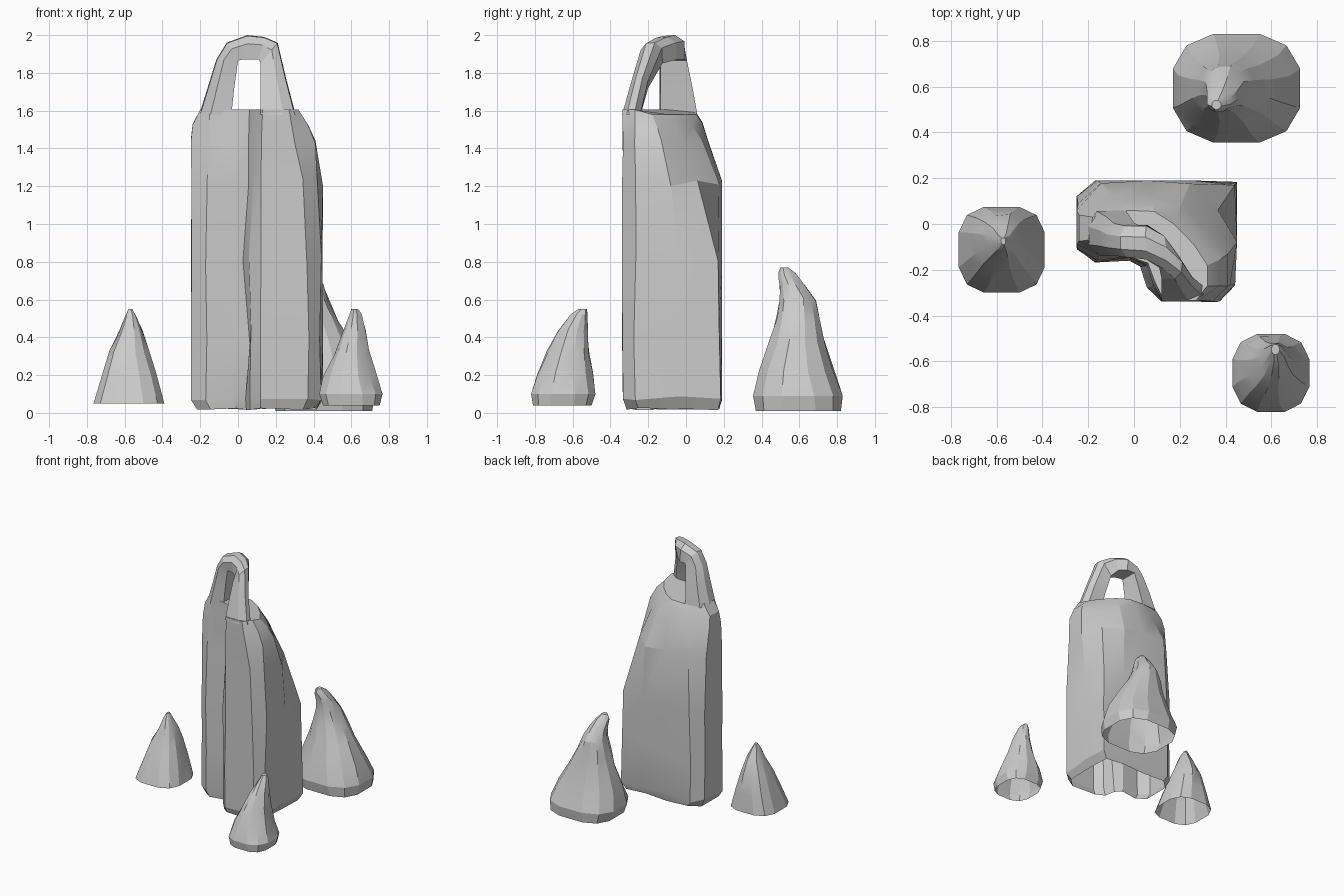
import bpy, bmesh, math, random
from mathutils import Vector

if "Cube" in bpy.data.objects:
    bpy.data.objects.remove(bpy.data.objects["Cube"])

random.seed(4)


def loft(name, rings, cap_start=False, cap_end=True):
    """Skin a list of equal-length rings into one mesh object."""
    n = len(rings[0])
    verts = [p for r in rings for p in r]
    faces = []
    for k in range(len(rings) - 1):
        for i in range(n):
            j = (i + 1) % n
            faces.append((k * n + i, k * n + j, (k + 1) * n + j, (k + 1) * n + i))
    if cap_start:
        faces.append(tuple(reversed(range(n))))
    if cap_end:
        faces.append(tuple(range((len(rings) - 1) * n, len(rings) * n)))
    me = bpy.data.meshes.new(name)
    me.from_pydata(verts, [], faces)
    if cap_start:
        bm = bmesh.new()
        bm.from_mesh(me)
        bmesh.ops.recalc_face_normals(bm, faces=bm.faces)
        bm.to_mesh(me)
        bm.free()
    ob = bpy.data.objects.new(name, me)
    bpy.context.collection.objects.link(ob)
    bpy.ops.object.select_all(action='DESELECT')
    ob.select_set(True)
    bpy.context.view_layer.objects.active = ob
    bpy.ops.object.shade_smooth_by_angle(angle=math.radians(20))
    return ob


# Main rock pillar: L-shaped outlines, counter-clockwise from the left front
base = [(-.25, -.11), (-.17, -.165), (-.02, -.155), (.04, -.19), (.06, -.28),
        (.12, -.335), (.37, -.335), (.44, -.27), (.45, -.03), (.45, .185),
        (.26, .19), (.05, .19), (-.17, .19), (-.25, .12)]
mid = [(-.25, -.11), (-.16, -.16), (-.02, -.15), (.05, -.19), (.07, -.27),
       (.12, -.335), (.34, -.335), (.42, -.27), (.45, -.08), (.37, .06),
       (.24, .175), (.06, .19), (-.14, .175), (-.24, .09)]
top = [(-.20, -.07), (-.15, -.13), (-.03, -.14), (.06, -.17), (.09, -.25),
       (.13, -.335), (.27, -.335), (.32, -.27), (.33, -.17), (.27, -.08),
       (.18, .01), (.09, .065), (-.04, .07), (-.18, .03)]


def mix(a, b, t, z, jitter=0.0):
    out = []
    for p, q in zip(a, b):
        dx, dy = (random.uniform(-.15, .15) * jitter for _ in 'xy')
        dz = random.uniform(-jitter, jitter)
        out.append((max(-.25, min(.45, p[0] + (q[0] - p[0]) * t + dx)),
                    max(-.34, min(.19, p[1] + (q[1] - p[1]) * t + dy)), z + dz))
    return out


foot = [(.09 + (x - .09) * .9, -.03 + (y + .03) * .93) for x, y in base]
rings = [mix(foot, foot, 0, .02, .008), mix(base, base, 0, .08, .015),
         mix(base, mid, .05, .42, .05), mix(base, mid, .15, .80, .04),
         mix(base, mid, 1, 1.23, .03), mix(mid, top, .55, 1.44, .02),
         mix(mid, top, .85, 1.53, .01), mix(top, top, 0, 1.605)]
# meandering crease down the front
for k, dx in ((2, .015), (3, -.01), (4, .01)):
    for i in (3, 4):
        x, y, z = rings[k][i]
        rings[k][i] = (x + dx, y, z)
# left side stays upright up to the shoulder
for k, x in ((5, -.25), (6, -.24)):
    for i in (0, 13):
        rings[k][i] = (x,) + tuple(rings[k][i][1:])
# right shoulder stays wide a little longer
for k, x in ((5, .41), (6, .37)):
    for i in (7, 8):
        rings[k][i] = (x,) + tuple(rings[k][i][1:])
# shelf rounds off towards the back
for i in (8, 9, 10, 11, 12):
    x, y, z = rings[7][i]
    rings[7][i] = (x * .97, y - .01, z - .025)
loft("rock_pillar", rings)

# Stone arch on top: inner x,z / outer x,z / front y / back y
arch = [(-.035, 1.58, -.205, 1.58, -.14, .06),
        (-.02, 1.72, -.155, 1.74, -.14, .035),
        (0, 1.865, -.115, 1.87, -.14, .005),
        (.02, 1.87, -.06, 1.96, -.145, -.005),
        (.06, 1.87, .05, 2.0, -.155, -.005),
        (.11, 1.87, .14, 1.99, -.195, -.05),
        (.12, 1.85, .21, 1.96, -.24, -.125),
        (.12, 1.72, .255, 1.77, -.29, -.20),
        (.12, 1.58, .305, 1.58, -.338, -.24)]
sections = []
for ix, iz, ox, oz, yf, yb in arch:
    i, o = Vector((ix, 0, iz)), Vector((ox, 0, oz))

    def pt(t, y):
        v = i.lerp(o, t)
        return (v.x, yf + (yb - yf) * y, v.z)
    sections.append([pt(0, .03), pt(0, 1), pt(.75, .98), pt(1, .65), pt(.97, .25), pt(.65, 0)])
loft("stone_arch", sections, True, True)


# Small leaning rocks, open underneath: each level is z, x range, y range
def spire(name, levels, sides=12):
    rings = []
    for k, (z, x0, x1, y0, y1) in enumerate(levels):
        ring = []
        e = min(.92, .68 + .09 * k)  # squarish foot, rounder tip
        for i in range(sides):
            a = 2 * math.pi * (i + .5) / sides
            c, s = (math.copysign(abs(v) ** e, v) / math.cos(math.pi / sides) ** e
                    for v in (math.cos(a), math.sin(a)))
            w = 1 if k < 2 else random.uniform(.95, 1.03)
            ring.append(((x0 + x1) / 2 + (x1 - x0) / 2 * c * w,
                         (y0 + y1) / 2 + (y1 - y0) / 2 * s * w,
                         z + (random.uniform(-.015, .015) if 1 < k < len(levels) - 1 else 0)))
        rings.append(ring)
    return loft(name, rings)


spire("left_rock", [(.05, -.765, -.39, -.30, .075), (.2, -.72, -.43, -.25, .06),
                    (.33, -.68, -.47, -.20, .04), (.43, -.63, -.505, -.15, .0),
                    (.5, -.60, -.535, -.12, -.04), (.55, -.58, -.56, -.09, -.06)])
spire("front_rock", [(.04, .45, .75, -.81, -.50), (.1, .43, .765, -.82, -.48),
                     (.2, .455, .73, -.79, -.495), (.32, .51, .695, -.735, -.515),
                     (.43, .555, .675, -.68, -.52), (.51, .585, .655, -.61, -.52),
                     (.55, .60, .635, -.57, -.525)])
spire("back_rock", [(.01, .20, .71, .37, .82), (.09, .17, .725, .355, .83),
                    (.22, .20, .68, .385, .78), (.38, .25, .60, .445, .735),
                    (.5, .28, .53, .48, .71), (.6, .31, .48, .495, .69),
                    (.67, .32, .45, .495, .63), (.73, .32, .42, .49, .58),
                    (.77, .34, .38, .50, .54)])
